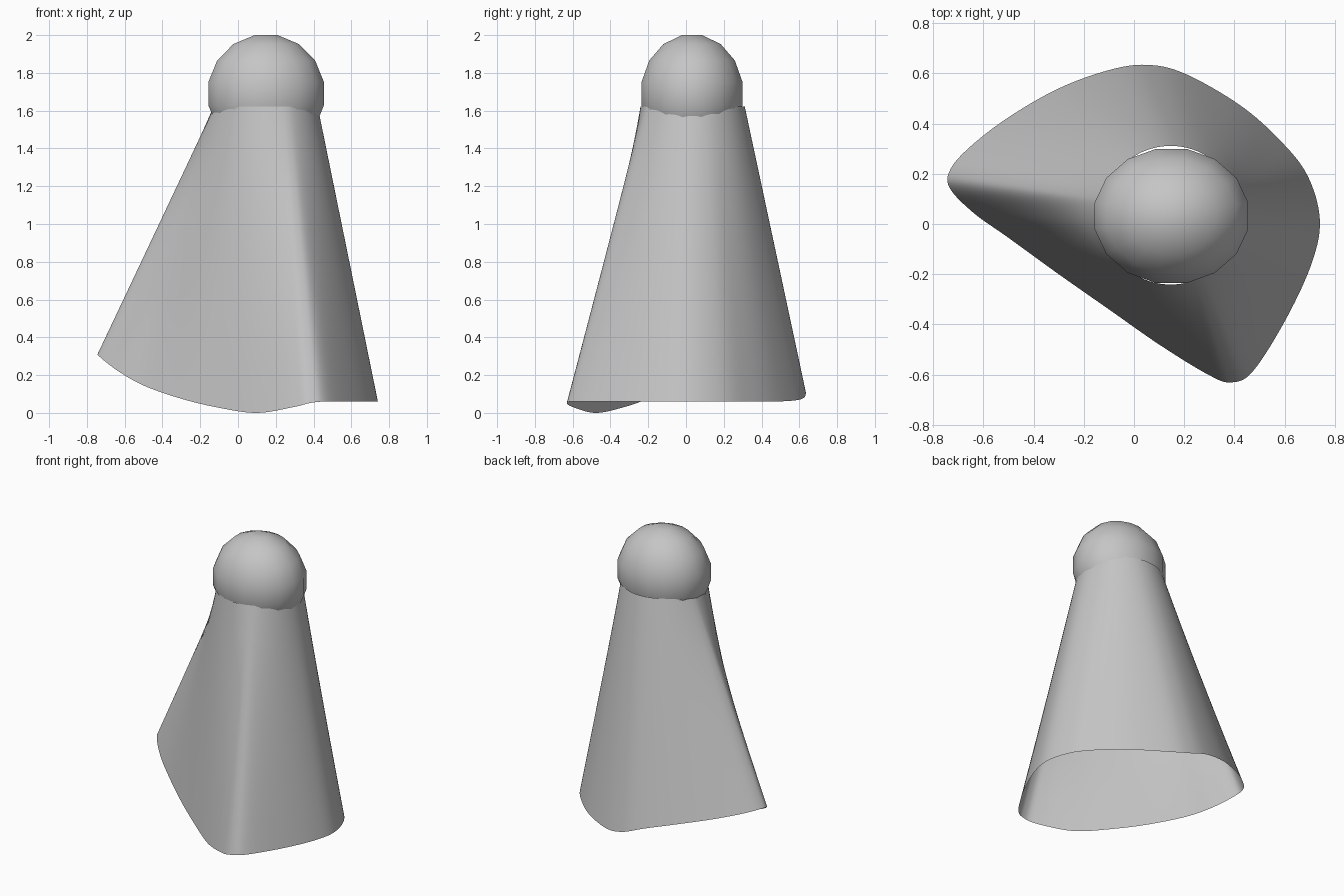
import bpy, bmesh
from math import sin, cos, radians, pi
from mathutils import Vector

cube = bpy.data.objects.get("Cube")
if cube:
    bpy.data.objects.remove(cube)

grey = bpy.data.materials.new("plain_grey")
grey.use_nodes = True
colour = (0.56, 0.56, 0.56, 1)
grey.diffuse_color = colour
bsdf = next(n for n in grey.node_tree.nodes if n.type == "BSDF_PRINCIPLED")
bsdf.inputs["Base Color"].default_value = colour


def make_object(name, bm):
    mesh = bpy.data.meshes.new(name)
    bm.to_mesh(mesh)
    bm.free()
    mesh.materials.append(grey)
    obj = bpy.data.objects.new(name, mesh)
    bpy.context.collection.objects.link(obj)
    bpy.ops.object.select_all(action="DESELECT")
    obj.select_set(True)
    bpy.context.view_layer.objects.active = obj
    bpy.ops.object.shade_smooth_by_angle(angle=radians(50))
    return obj


def loft(rings, close=False):
    """Skin rings listed from bottom to top, each counter-clockwise."""
    bm = bmesh.new()
    loops = [[bm.verts.new(p) for p in ring] for ring in rings]
    for low, high in zip(loops, loops[1:]):
        for i in range(len(low)):
            j = (i + 1) % len(low)
            bm.faces.new((low[i], low[j], high[j], high[i]))
    if close:
        bm.faces.new(loops[0][::-1])
        bm.faces.new(loops[-1])
    return bm


def smooth_loop(points, steps=8):
    """Closed smooth curve through the points."""
    result, n = [], len(points)
    for i in range(n):
        a, b, c, d = (points[(i + k) % n] for k in (-1, 0, 1, 2))
        for s in range(steps):
            t = s / steps
            result.append(0.5 * (2 * b + (c - a) * t
                                 + (2 * a - 5 * b + 4 * c - d) * t * t
                                 + (3 * b - a - 3 * c + d) * t ** 3))
    return result


# Hem of the flared body, counter-clockwise from the +x side
hem = smooth_loop([Vector(p) for p in (
    (.74, .02, .06), (.69, .195, .06), (.58, .335, .06), (.42, .475, .06),
    (.20, .60, .07), (.05, .634, .1), (-.10, .613, .155), (-.30, .54, .21),
    (-.50, .425, .255), (-.65, .31, .29), (-.73, .22, .31), (-.735, .145, .30),
    (-.64, .045, .225), (-.50, -.055, .145), (-.30, -.20, .075), (-.10, -.34, .027),
    (.10, -.48, .0), (.29, -.597, .03), (.385, -.631, .053), (.475, -.585, .061),
    (.61, -.37, .06), (.71, -.15, .06))])

# Body: skin from the hem up to a round collar, open at both ends;
# the collar is divided in step with the length along the hem
centre = Vector((.146, .035, 1.622))
lengths = [(b - a).length for a, b in zip(hem, hem[1:] + hem[:1])]
collar = []
for i in range(len(hem)):
    angle = 2 * pi * sum(lengths[:i]) / sum(lengths)
    collar.append(centre + .276 * Vector((cos(angle), sin(angle), 0)))
levels = 8
make_object("body", loft([[a.lerp(b, k / levels) for a, b in zip(hem, collar)]
                          for k in range(levels + 1)]))

# Head: faceted ball with flat sides facing along the axes
sides = 16
step = 2 * pi / sides
rings = []
for r in range(-4, 4):
    lat = (r + .5) * step
    rings.append([Vector((.149 + .318 * cos(lat) * cos((i + .5) * step),
                          .032 + .278 * cos(lat) * sin((i + .5) * step),
                          1.69 + .316 * sin(lat))) for i in range(sides)])
make_object("head", loft(rings, close=True))
